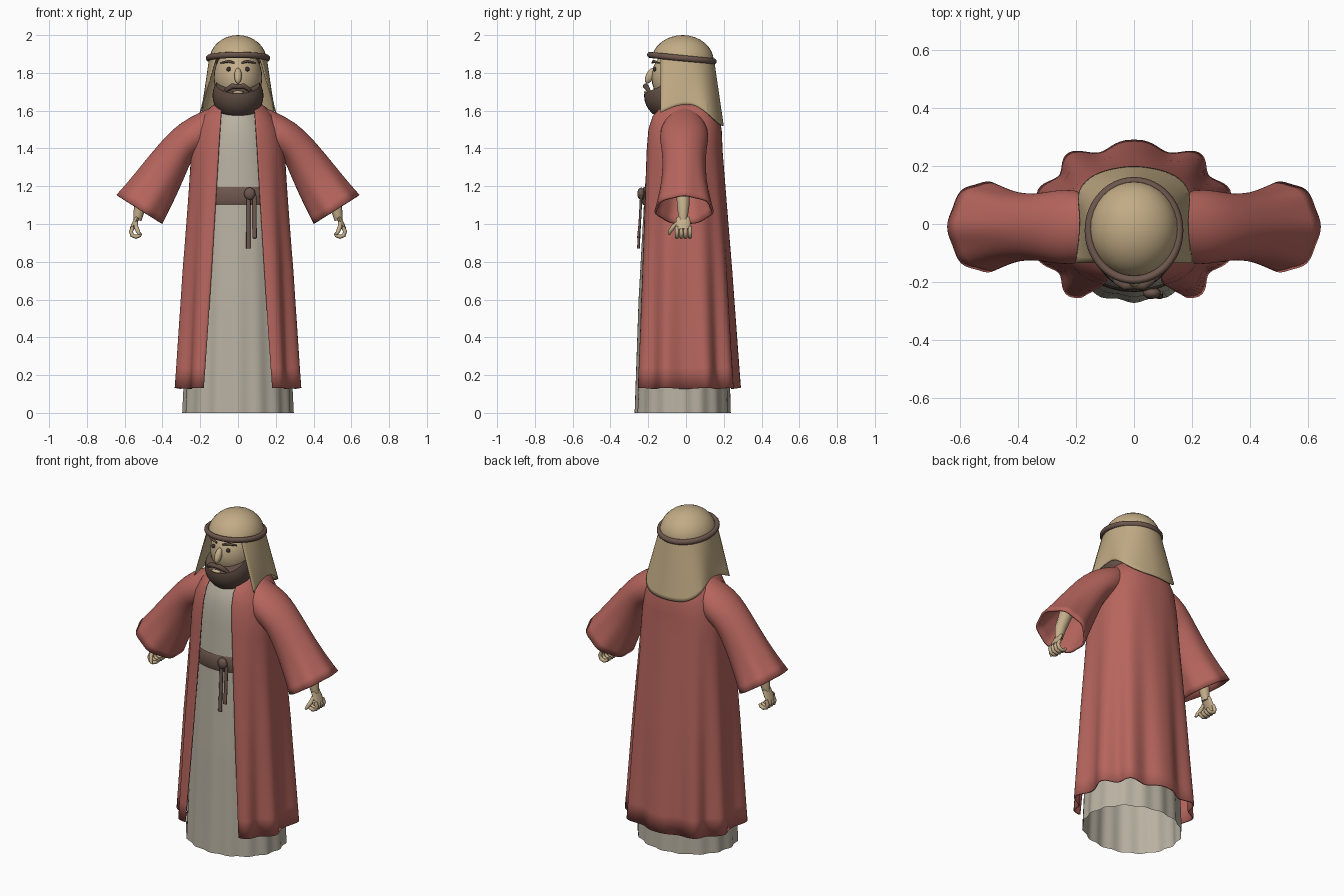
import bpy, bmesh
from math import sin, cos, pi, asin, copysign
from mathutils import Vector, Matrix

if "Cube" in bpy.data.objects:
    bpy.data.objects.remove(bpy.data.objects["Cube"])


def material(name, *rgb):
    m = bpy.data.materials.new(name)
    m.use_nodes = True
    m.diffuse_color = (*rgb, 1)
    m.node_tree.nodes["Principled BSDF"].inputs["Base Color"].default_value = (*rgb, 1)
    return m


RED = material("robe red", .47, .13, .11)
LINEN = material("tunic linen", .48, .44, .36)
CLOTH = material("headcloth tan", .54, .41, .235)
SKIN = material("skin", .56, .43, .26)
BROWN = material("belt brown", .15, .093, .073)
BEARD = material("beard brown", .115, .075, .056)
DARK = material("eye dark", .05, .035, .03)


def finish(name, bm, mat, solid=0, subsurf=0, angle=50):
    bmesh.ops.recalc_face_normals(bm, faces=bm.faces)
    me = bpy.data.meshes.new(name)
    bm.to_mesh(me)
    bm.free()
    me.materials.append(mat)
    ob = bpy.data.objects.new(name, me)
    bpy.context.collection.objects.link(ob)
    if subsurf:
        mod = ob.modifiers.new("smooth", 'SUBSURF')
        mod.levels = mod.render_levels = subsurf
        mod.boundary_smooth = 'PRESERVE_CORNERS'
    if solid:
        mod = ob.modifiers.new("thickness", 'SOLIDIFY')
        mod.thickness, mod.offset = solid, 0
    bpy.ops.object.select_all(action='DESELECT')
    ob.select_set(True)
    bpy.context.view_layer.objects.active = ob
    bpy.ops.object.shade_smooth_by_angle(angle=angle * pi / 180)
    return ob


def loft(name, rows, mat, closed=False, caps=False, **kw):
    bm = bmesh.new()
    grid = [[bm.verts.new(p) for p in row] for row in rows]
    n = len(grid[0])
    for a, b in zip(grid, grid[1:]):
        for i in range(n if closed else n - 1):
            j = (i + 1) % n
            bm.faces.new((a[i], a[j], b[j], b[i]))
    if caps:
        bm.faces.new(grid[0])
        bm.faces.new(grid[-1])
    return finish(name, bm, mat, **kw)


def ball(name, loc, size, mat, tilt=0, cut=None, seg=32):
    bm = bmesh.new()
    bmesh.ops.create_uvsphere(bm, u_segments=seg, v_segments=seg // 2, radius=1)
    bm.transform(Matrix.Translation(loc) @ Matrix.Rotation(tilt, 4, 'X') @ Matrix.Diagonal((*size, 1)))
    if cut:
        geom = bm.verts[:] + bm.edges[:] + bm.faces[:]
        bmesh.ops.bisect_plane(bm, geom=geom, plane_co=cut[0], plane_no=cut[1], clear_outer=True)
        bmesh.ops.holes_fill(bm, edges=[e for e in bm.edges if e.is_boundary])
    return finish(name, bm, mat)


def tube(name, pts, radii, mat, flat=1, n=12):
    """Tapered tube through points; flat scales its depth in y."""
    pts, rows = [Vector(p) for p in pts], []
    for i, p in enumerate(pts):
        d = (pts[min(i + 1, len(pts) - 1)] - pts[max(i - 1, 0)]).normalized()
        u = d.cross(Vector((0, 1, 0))).normalized()
        w = u.cross(d)
        rows.append([p + radii[i] * (u * cos(k * 2 * pi / n) + w * flat * sin(k * 2 * pi / n)) for k in range(n)])
    return loft(name, rows, mat, closed=True, caps=True)


def lerp_table(table, z):
    for a, b in zip(table, table[1:]):
        if a[0] <= z <= b[0]:
            t = (z - a[0]) / (b[0] - a[0])
            return [p + (q - p) * t for p, q in zip(a[1:], b[1:])]
    return table[-1][1:]


def garment(table, steps, n, power=1, gap=None, pleat=0, pleats=10):
    """Rows of a pleated shell; table holds height, half width, front, back."""
    z0, z1 = table[0][0], table[-1][0]
    heights = sorted({r[0] for r in table} | {z0 + (z1 - z0) * i / steps for i in range(steps)})
    rows = []
    for z in heights:
        a, front, back = lerp_table(table, z)
        cy, b = (front + back) / 2, (back - front) / 2
        end = pi
        if gap:
            g = gap[0] + (gap[1] - gap[0]) * (z - z0) / (z1 - z0)
            end = pi - asin(min(.99, (g / a) ** (1 / power)))
        fold = pleat * max(0, 1 - (z - z0) / 1.3)
        row = []
        for i in range(n + (1 if gap else 0)):
            t = -end + 2 * end * i / n
            s, c = sin(t), cos(t)
            k = 1 + fold * (cos(pleats * t) - .6)
            hem = pleat * .05 * cos(pleats * t) if z == z0 and gap else 0
            row.append((copysign(abs(s) ** power, s) * a * k,
                        cy + copysign(abs(c) ** power, c) * b * k, z + hem))
        rows.append(row)
    return rows


# Tunic and open outer robe
tunic = [(0, .293, -.27, .235), (.6, .265, -.25, .22), (1.15, .235, -.22, .18),
         (1.45, .2, -.2, .165), (1.56, .15, -.175, .13), (1.63, .08, -.12, .08)]
loft("tunic", garment(tunic, 12, 96, pleat=.02, pleats=16), LINEN, closed=True)
robe = [(.13, .335, -.283, .28), (.75, .295, -.252, .238), (1.38, .245, -.215, .19),
        (1.5, .22, -.205, .185), (1.57, .185, -.185, .17), (1.615, .145, -.15, .14), (1.64, .11, -.11, .1)]
loft("outer_robe", garment(robe, 14, 120, power=.8, gap=(.185, .085), pleat=.06), RED, solid=.008)

# Belt, knot and hanging ends
belt = [(1.1, .24, -.228, .19), (1.115, .246, -.235, .195), (1.18, .243, -.232, .192), (1.195, .236, -.224, .186)]
loft("belt", garment(belt, 1, 64), BROWN, closed=True)
ball("belt_knot", (.062, -.238, 1.16), (.03, .02, .033), BROWN, seg=20)
for x, low, side in ((.055, .87, "long"), (.088, .925, "short")):
    tube("belt_end_" + side, [(x, -.237, 1.15), (x, -.245, 1), (x, -.252, low)], [.011, .011, .012], BROWN, flat=.6)

# Sleeves: top x, top z, bottom x, bottom z, half depth
sleeve = [(.12, 1.62, .16, 1.38, .1), (.2, 1.585, .215, 1.365, .125), (.3, 1.535, .25, 1.345, .12),
          (.39, 1.45, .28, 1.27, .107), (.5, 1.315, .335, 1.14, .112), (.58, 1.215, .373, 1.06, .135),
          (.638, 1.15, .4, 1.0, .152)]
for s, side in ((1, "left"), (-1, "right")):
    rows = []
    for i, (tx, tz, bx, bz, w) in enumerate(sleeve):
        row = []
        for k in range(40):
            t = 2 * pi * k / 40
            r = 1 + .035 * max(0, i - 3) / 3 * (cos(7 * t) - .5)
            c = cos(t) * r / 2
            row.append((s * ((tx + bx) / 2 + c * (tx - bx)), -.01 + sin(t) * w * r, (tz + bz) / 2 + c * (tz - bz)))
        rows.append(row)
    loft(side + "_sleeve", rows, RED, closed=True, solid=.012, subsurf=1)

    # Forearm, palm, curled fingers and thumb
    tube(side + "_forearm", [(s * .47, -.015, 1.22), (s * .52, -.015, 1.09), (s * .533, -.015, 1.02)],
         [.04, .032, .022], SKIN)
    tube(side + "_palm", [(s * .532, -.015, 1.035), (s * .55, -.015, 1.0), (s * .563, -.013, .972)],
         [.012, .013, .011], SKIN, flat=3)
    for f in range(4):
        y = -.048 + f * .023
        tube(f"{side}_finger_{f + 1}", [(s * .556, y, .985), (s * .567, y, .96), (s * .56, y, .94),
             (s * .54, y, .932), (s * .52, y, .94), (s * .512, y, .952)],
             [.01, .011, .011, .011, .01, .006], SKIN, n=10)
    tube(side + "_thumb", [(s * .54, -.04, 1.01), (s * .54, -.068, .985), (s * .53, -.085, .962), (s * .52, -.09, .945)],
         [.01, .012, .011, .006], SKIN, n=10)

# Head and face
ball("head", (0, -.03, 1.775), (.128, .152, .16), SKIN)
tube("neck", [(0, -.02, 1.5), (0, -.02, 1.72)], [.075, .075], SKIN, n=24)
ball("beard", (0, -.085, 1.68), (.135, .137, .13), BEARD, cut=((0, -.2, 1.7), (0, -.47, 1)))
ball("nose", (0, -.19, 1.785), (.02, .022, .045), SKIN, tilt=-.45, seg=20)
ball("lower_lip", (0, -.211, 1.697), (.03, .012, .009), SKIN, seg=16)
for s, side in ((1, "left"), (-1, "right")):
    ball(side + "_eye", (s * .05, -.166, 1.82), (.012, .01, .012), DARK, seg=16)
    tube(side + "_eyebrow", [(s * .02, -.178, 1.853), (s * .05, -.171, 1.862), (s * .092, -.142, 1.852)],
         [.005, .008, .004], BEARD)
    tube(side + "_moustache", [(0, -.212, 1.728), (s * .03, -.214, 1.73), (s * .058, -.2, 1.712), (s * .078, -.185, 1.69)],
         [.012, .015, .011, .003], BEARD)

# Headcloth: crown, drape over the shoulders, and head band
ball("headcloth_crown", (0, -.018, 1.862), (.153, .165, .138), CLOTH, cut=((0, -.018, 1.878), (0, -.1, -1)))
half = [(.2, -.13, 1.59), (.187, -.05, 1.63), (.183, .04, 1.64), (.2, .115, 1.585), (.14, .172, 1.53), (.07, .19, 1.52)]
angles = [-.77, -.25, .2, .65, 1.0, 1.28]
top = [(.154 * cos(a), -.018 + .166 * sin(a), 1.885 - .015 * sin(a)) for a in angles]
rows = []
for t in (0, .25, .5, .75, 1):
    side = [Vector(a).lerp(Vector(b), t) for a, b in zip(top, half)]
    for p in side[:1]:
        p.y = -.134
    middle = [Vector((0, .148, 1.87)).lerp(Vector((0, .2, 1.52)), t)]
    rows.append(side + middle + [Vector((-p.x, p.y, p.z)) for p in reversed(side)])
loft("headcloth_drape", rows, CLOTH, subsurf=2, solid=.006)
ring = []
for i in range(48):
    a = 2 * pi * i / 48
    row = []
    for k in range(12):
        b = 2 * pi * k / 12
        r = .014 * cos(b)
        y = (.17 + r) * sin(a)
        row.append(((.156 + r) * cos(a), -.022 + y, 1.878 - .1 * y + .016 * sin(b)))
    ring.append(row)
loft("head_band", ring + ring[:1], BROWN, closed=True)
